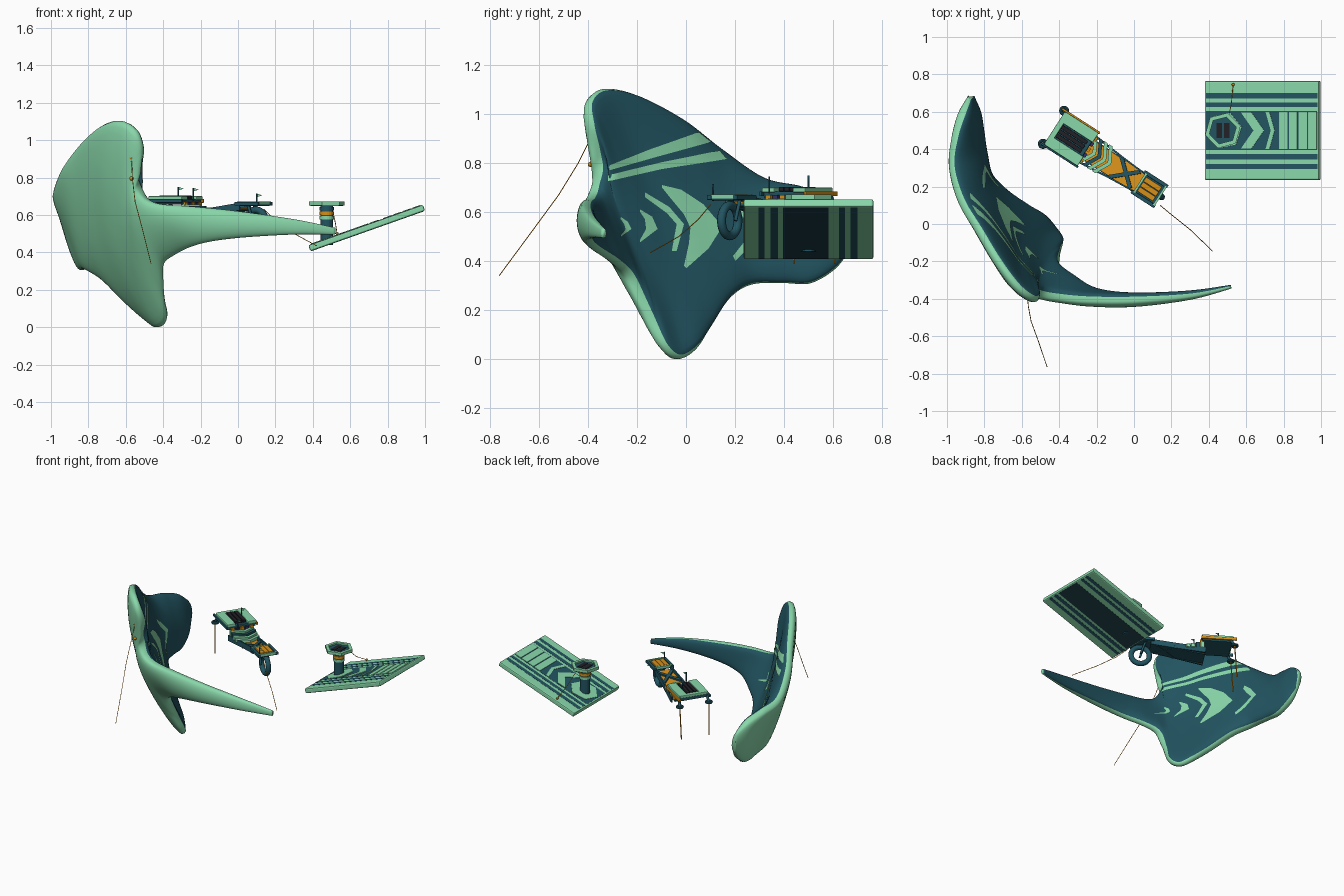
import bpy, bmesh, math
from mathutils import Vector, Matrix
from mathutils.bvhtree import BVHTree

if "Cube" in bpy.data.objects:
    bpy.data.objects.remove(bpy.data.objects["Cube"])


def mat(name, c):
    m = bpy.data.materials.new(name)
    m.diffuse_color = (*c, 1)
    m.use_nodes = True
    m.node_tree.nodes["Principled BSDF"].inputs["Base Color"].default_value = m.diffuse_color
    return m


GREEN = mat("mint", (0.25, 0.68, 0.40))
TEAL = mat("teal", (0.016, 0.09, 0.12))
DEEP = mat("deep_teal", (0.012, 0.045, 0.06))
BLACK = mat("black", (0.015, 0.015, 0.02))
ORANGE = mat("orange", (0.68, 0.28, 0.01))
PURPLE = mat("purple", (0.04, 0.03, 0.15))


def add(name, verts, faces, mats, smooth=False, idx=None):
    me = bpy.data.meshes.new(name)
    me.from_pydata(verts, [], faces)
    for m in mats:
        me.materials.append(m)
    for i, p in enumerate(me.polygons):
        p.use_smooth = smooth
        if idx:
            p.material_index = idx[i]
    bm = bmesh.new()
    bm.from_mesh(me)
    bmesh.ops.recalc_face_normals(bm, faces=bm.faces)
    bm.to_mesh(me)
    bm.free()
    ob = bpy.data.objects.new(name, me)
    bpy.context.collection.objects.link(ob)
    return ob


def prism(name, F, pts, z0, z1, m, bevel=0):
    n = len(pts)
    v = [F @ Vector((x, y, z)) for z in (z0, z1) for x, y in pts]
    f = [tuple(range(n))[::-1], tuple(range(n, 2 * n))]
    f += [(i, (i + 1) % n, n + (i + 1) % n, n + i) for i in range(n)]
    ob = add(name, v, f, [m])
    if bevel:
        b = ob.modifiers.new("bevel", 'BEVEL')
        b.width, b.segments = bevel, 2
    return ob


def box(name, F, x0, x1, y0, y1, z0, z1, m, bevel=0):
    return prism(name, F, [(x0, y0), (x1, y0), (x1, y1), (x0, y1)], z0, z1, m, bevel)


def ngon(r, n, a0=0.0, cx=0.0, cy=0.0):
    return [(cx + r * math.cos(a0 + 2 * math.pi * i / n), cy + r * math.sin(a0 + 2 * math.pi * i / n)) for i in range(n)]


def chevron(name, F, x, w, arm, thick, z0, z1, m):
    # V band pointing along +x
    prism(name, F, [(x, 0), (x - arm, w), (x - arm - thick, w), (x - thick, 0), (x - arm - thick, -w), (x - arm, -w)], z0, z1, m)


def cord(name, pts, r, m):
    cu = bpy.data.curves.new(name, 'CURVE')
    cu.dimensions = '3D'
    cu.bevel_depth, cu.bevel_resolution, cu.use_fill_caps = r, 1, True
    sp = cu.splines.new('POLY')
    sp.points.add(len(pts) - 1)
    for p, q in zip(sp.points, pts):
        p.co = (*q, 1)
    cu.materials.append(m)
    ob = bpy.data.objects.new(name, cu)
    bpy.context.collection.objects.link(ob)


def bead(name, p, r, m):
    bpy.ops.mesh.primitive_uv_sphere_add(segments=12, ring_count=8, radius=r, location=p)
    bpy.context.object.name = name
    bpy.context.object.data.materials.append(m)


# ---- ray-shaped sail: lofted through top edge, middle line and bottom edge
TOP = [(.518, -.335, .532), (.3, -.38, .577), (0, -.4, .618), (-.25, -.4, .645), (-.42, -.385, .66), (-.5, -.37, .7),
       (-.53, -.355, .79), (-.505, -.39, .95), (-.54, -.40, 1.05), (-.62, -.34, 1.102), (-.72, -.21, 1.08),
       (-.83, -.03, .985), (-.925, .13, .86), (-.975, .31, .735), (-.955, .47, .70), (-.915, .59, .66), (-.875, .67, .59)]
MID = [(.52, -.335, .512), (.3, -.38, .535), (0, -.405, .55), (-.23, -.395, .555), (-.38, -.36, .55), (-.46, -.33, .54),
       (-.52, -.295, .53), (-.56, -.25, .53), (-.6, -.2, .54), (-.655, -.13, .55), (-.71, -.03, .55), (-.775, .08, .55),
       (-.835, .2, .54), (-.865, .33, .53), (-.88, .45, .52), (-.88, .58, .52), (-.87, .685, .52)]
BOT = [(.518, -.335, .495), (.3, -.38, .495), (0, -.39, .48), (-.2, -.36, .45), (-.33, -.28, .395), (-.4, -.22, .33),
       (-.395, -.15, .18), (-.38, -.09, .05), (-.42, -.03, .002), (-.48, .04, .04), (-.58, .1, .13), (-.7, .18, .25),
       (-.79, .27, .305), (-.82, .4, .31), (-.83, .51, .31), (-.845, .61, .37), (-.86, .67, .45)]
HALF = [.010, .025, .038, .043, .046, .05, .052, .055, .057, .058, .058, .058, .058, .056, .054, .048, .016]


def spline(L, s):
    i = min(int(s), len(L) - 2)
    f = s - i
    p = [Vector(L[max(0, min(len(L) - 1, i + k))]) for k in (-1, 0, 1, 2)]
    return 0.5 * (2 * p[1] + (p[2] - p[0]) * f + (2 * p[0] - 5 * p[1] + 4 * p[2] - p[3]) * f ** 2
                  + (3 * p[1] - p[0] - 3 * p[2] + p[3]) * f ** 3)


def sheet(s, t):
    b, m, c = spline(BOT, s), spline(MID, s), spline(TOP, s)
    return b * (2 * (t - .5) * (t - 1)) + m * (4 * t * (1 - t)) + c * (2 * t * (t - .5))


NS, NR, E = 144, 40, 0.02
V, Fc, I = [], [], []
for i in range(NS + 1):
    s = 16 * i / NS
    h = spline([(a, 0, 0) for a in HALF], s).x
    for j in range(NR):
        a = 2 * math.pi * j / NR
        t = .5 - .5 * math.cos(a)
        ds = sheet(min(16, s + E), t) - sheet(max(0, s - E), t)
        dt = sheet(s, t + E) - sheet(s, t - E)
        blunt = math.copysign(abs(math.sin(a)) ** .62, math.sin(a))
        V.append(sheet(s, t) + dt.cross(ds).normalized() * h * blunt)
for i in range(NS):
    for j in range(NR):
        k = (j + 1) % NR
        Fc.append((i * NR + j, i * NR + k, (i + 1) * NR + k, (i + 1) * NR + j))
Fc += [tuple(range(NR)), tuple(range(NS * NR, NS * NR + NR))]
# the inner face looks towards +x +y and is dark
mid = 9 * NS // 16 * NR
side = 1 if (V[mid + NR // 4] - V[mid + 3 * NR // 4]).dot(Vector((.84, .54, 0))) > 0 else -1
I = [1 if side * math.sin(2 * math.pi * (n % NR + .5) / NR) > .1 else 0 for n in range(NS * NR)] + [0, 0]
sail = add("sail", V, Fc, [GREEN, TEAL], True, I)
tree = BVHTree.FromPolygons(V, Fc)


def decal(name, A, B, n=10, m=6):
    # band between two (y, z) polylines, laid on the inner face of the sail
    def at(L, k):
        i = min(k // n, len(L) - 2)
        return Vector(L[i]).lerp(Vector(L[i + 1]), (k - i * n) / n)
    rows, vs, fs = [], [], []
    for k in range((len(A) - 1) * n + 1):
        row = []
        for j in range(m + 1):
            p = at(A, k).lerp(at(B, k), j / m)
            hit, nor, _, _ = tree.ray_cast(Vector((2, p.x, p.y)), Vector((-1, 0, 0)))
            row.append(None if hit is None else len(vs))
            if hit is not None:
                vs.append(hit + nor * (.004 if nor.x > 0 else -.004))
        rows.append(row)
    for r, q in zip(rows, rows[1:]):
        for j in range(m):
            f = (r[j], r[j + 1], q[j + 1], q[j])
            if None not in f:
                fs.append(f)
    add(name, vs, fs, [GREEN], True)


# ---- sail markings
decal("upper_stripe", [(-.315, .79), (-.15, .855), (.05, .925)], [(-.315, .77), (-.12, .825), (.10, .885)])
decal("lower_stripe", [(-.32, .75), (-.1, .803), (.135, .85)], [(-.32, .725), (-.1, .775), (.165, .815)])
decal("main_arrow", [(-.1, .71), (-.02, .69), (.07, .63), (.147, .54), (.09, .45), (0, .37)],
      [(-.1, .70), (-.06, .65), (-.01, .59), (.016, .535), (.01, .47), (-.01, .38)])
decal("thin_chevron", [(-.17, .68), (-.07, .62), (-.01, .55), (-.04, .44)], [(-.17, .66), (-.08, .595), (-.04, .55), (-.06, .44)])
decal("small_chevron", [(-.19, .61), (-.14, .58), (-.118, .53), (-.19, .475)], [(-.19, .60), (-.17, .57), (-.165, .53), (-.19, .485)])
decal("tiny_chevron", [(-.27, .58), (-.24, .56), (-.225, .53), (-.27, .495)], [(-.27, .57), (-.255, .55), (-.25, .53), (-.27, .505)])
decal("outer_chevron", [(.19, .66), (.25, .61), (.32, .53), (.26, .46), (.2, .40)], [(.19, .63), (.23, .58), (.28, .53), (.23, .47), (.19, .42)])

# ---- sail tether
cord("sail_tether", [(-.57, -.385, .91), (-.565, -.44, .80), (-.55, -.52, .67), (-.51, -.63, .52), (-.465, -.763, .34)], .002, ORANGE)
for z in (.905, .795):
    bead("tether_knob", (-.57, -.39, z), .011, ORANGE)

# ---- skiff, local x along its length towards the front
K = Matrix.Translation((-.14, .33, 0)) @ Matrix.Rotation(math.atan2(-.541, .841), 4, 'Z')
box("rear_deck", K, -.33, -.13, -.10, .10, .655, .685, TEAL, .005)
for y in (-.075, .075):
    box("rear_deck_side", K, -.335, -.125, y - .03, y + .03, .68, .70, GREEN, .004)
box("rear_deck_end", K, -.34, -.31, -.10, .10, .68, .70, GREEN, .004)
for i in range(3):
    box("deck_slat", K, -.31, -.15, -.038 + i * .027, -.016 + i * .027, .685, .703, BLACK, .002)
for y, m in ((.108, ORANGE), (-.108, TEAL)):
    box("side_rail", K, -.36, -.12, y - .006, y + .006, .665, .685, m, .003)
# sloping hull rising to the front
H = K @ Matrix.Translation((-.15, 0, .57)) @ Matrix.Rotation(-.15, 4, 'Y')
box("hull_bottom", H, 0, .37, -.062, .062, 0, .01, TEAL)
box("hull_floor", H, .01, .36, -.058, .058, .01, .018, ORANGE)
for y0, y1 in ((-.09, -.078), (.078, .09)):
    prism("hull_side", H, [(0, y0), (.2, y0 * .78), (.37, y0 * .65), (.37, y1 * .65), (.2, y1 * .78), (0, y1)], 0, .04, TEAL)
for i in range(5):
    box("slanted_backrest", K, -.14, -.115, -.08 + i * .034, -.056 + i * .034, .58, .67, (ORANGE, PURPLE)[i % 2])
for i, m in enumerate((GREEN, TEAL, GREEN, GREEN)):
    chevron("deck_chevron", K, -.075 + i * .032, .085, .045, .022, .61, .655 - i * .008, m)
for sgn in (-1, 1):
    prism("cross_brace", H, [(.19, sgn * .06), (.21, sgn * .07), (.34, -sgn * .045), (.32, -sgn * .055)], -.003, .03, TEAL)
    box("seat_arm", K, .19, .34, sgn * .063 - .01, sgn * .063 + .01, .65, .67, TEAL, .003)
    cord("fork", [K @ Vector((.25, sgn * .03, .65)), K @ Vector((.28, sgn * .028, .565))], .008, TEAL)
    # rear pods with hanging rods
    c = K @ Vector((-.345, sgn * .105, .625))
    bpy.ops.mesh.primitive_torus_add(major_segments=20, minor_segments=8, major_radius=.018, minor_radius=.009, location=c)
    bpy.context.object.name = "rear_pod"
    bpy.context.object.data.materials.append(TEAL)
    cord("pod_mount", [K @ Vector((-.32, sgn * .10, .67)), c], .010, TEAL)
    cord("hanging_rod", [c, K @ Vector((-.36, sgn * .10, .39))], .004, ORANGE)
box("front_seat", K, .20, .335, -.055, .055, .648, .66, TEAL, .003)
for i in range(3):
    box("seat_plank", K, .215, .315, -.045 + i * .031, -.017 + i * .031, .66, .672, ORANGE, .002)
for x in (.20, .325):
    box("seat_edge", K, x, x + .012, -.06, .06, .655, .672, GREEN)
bpy.ops.mesh.primitive_torus_add(major_segments=40, minor_segments=12, major_radius=.062, minor_radius=.018,
                                 location=K @ Vector((.28, 0, .565)), rotation=(math.pi / 2, 0, math.atan2(-.541, .841)))
wheel = bpy.context.object
wheel.name = "front_wheel"
wheel.data.materials.append(TEAL)
wheel.data.polygons.foreach_set("use_smooth", [True] * len(wheel.data.polygons))
for x, y, z in ((-.32, .5, .75), (-.24, .34, .745), (.1, .11, .715)):
    cord("flag_pole", [(x, y, z - .07), (x, y, z)], .004, TEAL)
    add("flag", [(x, y, z), (x, y, z - .02), (x + .03, y, z - .01)], [(0, 1, 2)], [GREEN])
cord("skiff_tether", [(.14, .10, .63), (.2, .05, .57), (.3, -.03, .50), (.42, -.145, .435)], .002, ORANGE)

# ---- tilted panel, local x up the slope
P = Matrix.Translation((.688, .5, .53)) @ Matrix.Rotation(-.34, 4, 'Y')
box("panel", P, -.325, .325, -.265, .265, -.017, .017, GREEN, .008)
box("panel_underside", P, -.315, .315, -.105, .082, -.018, -.01, DEEP)
box("panel_centre", P, -.315, .315, -.105, .105, .01, .018, TEAL)
for y0, y1 in ((-.205, -.18), (-.155, -.125), (.125, .15), (.172, .2)):
    box("panel_stripe", P, -.316, .316, y0, y1, -.018, .018, TEAL)
for i in range(4):
    box("panel_slat", P, .10 + i * .055, .148 + i * .055, -.1, .1, .016, .021, GREEN, .002)
chevron("panel_arrow", P, .015, .095, .07, .06, .016, .021, GREEN)
chevron("panel_chevron", P, .075, .1, .03, .022, .016, .021, GREEN)
prism("post_pad", P, ngon(.1, 6, .2, -.21), .016, .021, GREEN)

# ---- hexagonal perch on a post
T = Matrix.Translation((.475, .5, 0))
prism("post", T, ngon(.034, 20), .44, .65, TEAL)
for z, m in ((.575, GREEN), (.60, ORANGE), (.625, TEAL)):
    prism("post_collar", T, ngon(.039, 20), z, z + .018, m)
prism("perch", T, ngon(.09, 6, .25), .648, .66, TEAL)
o, n = ngon(.098, 6, .25), ngon(.074, 6, .25)
for i in range(6):
    k = (i + 1) % 6
    prism("perch_rim", T, [o[i], o[k], n[k], n[i]], .65, .671, GREEN)
for i in range(2):
    box("perch_slat", T, -.035 + i * .04, -.005 + i * .04, -.04, .04, .66, .664, BLACK)
cord("perch_tether", [(.5, .55, .65), (.52, .64, .56), (.53, .745, .50)], .002, ORANGE)
bead("tether_end", (.53, .745, .50), .008, ORANGE)
